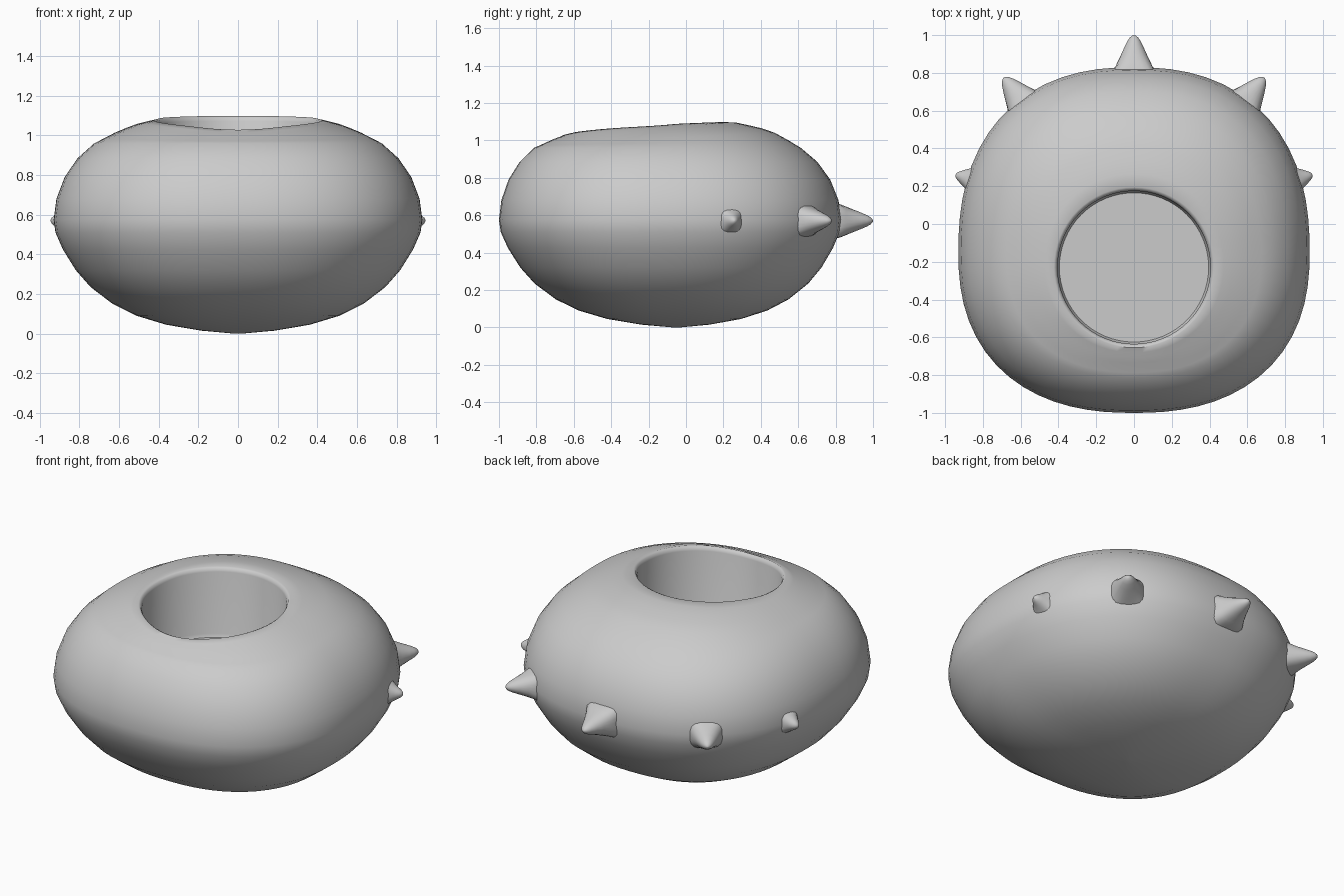
import bpy, bmesh, math
from mathutils import Vector

cube = bpy.data.objects.get("Cube")
if cube:
    bpy.data.objects.remove(cube)

SEG = 64
grey = bpy.data.materials.new("plain_grey")
grey.use_nodes = True
grey.diffuse_color = (0.6, 0.6, 0.6, 1)
grey.node_tree.nodes["Principled BSDF"].inputs["Base Color"].default_value = (0.6, 0.6, 0.6, 1)


def loft(name, rings, angle):
    """Skin a list of closed rings and cap both ends."""
    bm = bmesh.new()
    loops = [[bm.verts.new(p) for p in ring] for ring in rings]
    for a, b in zip(loops, loops[1:]):
        for i in range(len(a)):
            j = (i + 1) % len(a)
            bm.faces.new((a[i], a[j], b[j], b[i]))
    bm.faces.new(loops[0][::-1])
    bm.faces.new(loops[-1])
    bmesh.ops.recalc_face_normals(bm, faces=bm.faces[:])
    mesh = bpy.data.meshes.new(name)
    bm.to_mesh(mesh)
    bm.free()
    mesh.materials.append(grey)
    obj = bpy.data.objects.new(name, mesh)
    bpy.context.collection.objects.link(obj)
    bpy.ops.object.select_all(action='DESELECT')
    obj.select_set(True)
    bpy.context.view_layer.objects.active = obj
    bpy.ops.object.shade_smooth_by_angle(angle=math.radians(angle))
    return obj


# Plan outline: blunt front, longer rounded back
MID_Y, POWER = -0.15, 2.35


def reach(t):
    c, s = abs(math.cos(t)) / 0.93, abs(math.sin(t)) / (0.98 if math.sin(t) > 0 else 0.85)
    return (c ** POWER + s ** POWER) ** (-1 / POWER)


ANGLES = [2 * math.pi * i / SEG for i in range(SEG)]


def outline(f, z, shift=0.0):
    return [Vector((f * reach(t) * math.cos(t), MID_Y + shift + f * reach(t) * math.sin(t), z))
            for t in ANGLES]


# Side profile as (fraction of outline, height)
LOWER = [(0.02, 0.0), (0.2, 0.015), (0.39, 0.045), (0.55, 0.09), (0.68, 0.15), (0.8, 0.235),
         (0.88, 0.32), (0.95, 0.425), (0.99, 0.51), (1, 0.575), (0.985, 0.68), (0.94, 0.79),
         (0.87, 0.885), (0.78, 0.96)]
UPPER = [(0.78, 0.96), (0.65, 1.025), (0.55, 1.06), (0.42, 1.09), (0.2, 1.1), (0, 1.1)]


def top_height(p):
    """Height of the upper surface, tilted slightly to the front."""
    x, y = p.x, p.y - MID_Y
    f = math.hypot(x, y) / reach(math.atan2(y, x))
    z = UPPER[0][1]
    for (f0, z0), (f1, z1) in zip(UPPER, UPPER[1:]):
        if f1 <= f <= f0:
            z = z0 + (z1 - z0) * (f0 - f) / (f0 - f1)
    return z + 0.025 * p.y * min(1, max(0, (0.78 - f) / 0.15))


def opening(r):
    return [Vector((r * math.cos(t), -0.23 + r * math.sin(t), 0)) for t in ANGLES]


# Body: outer shell, shoulder, rounded rim, well wall and floor
rings = [outline(f, z, 0.1 * (1 - f) if z < 0.57 else 0) for f, z in LOWER]
edge, rim = outline(LOWER[-1][0], 0), opening(0.425)
for k in range(1, 7):
    ring = [a.lerp(b, k / 6) for a, b in zip(edge, rim)]
    for p in ring:
        p.z = top_height(p)
    rings.append(ring)
for r, drop in ((0.413, 0.006), (0.405, 0.025)):
    ring = opening(r)
    for p, q in zip(ring, rings[19]):
        p.z = q.z - drop
    rings.append(ring)
for r, z in ((0.405, 0.69), (0.395, 0.67)):
    ring = opening(r)
    for p in ring:
        p.z = z
    rings.append(ring)
loft("body", rings, 50)

# Spikes: square at the foot, round towards a blunt tip
# Each step is (height share, width share, squareness)
STEPS = [(-0.4, 1.1, 6), (0.0, 0.95, 5), (0.2, 0.8, 3), (0.42, 0.63, 2.3), (0.65, 0.46, 2),
         (0.82, 0.32, 2), (0.93, 0.2, 2), (0.98, 0.1, 2), (1, 0.02, 2)]


def spike(name, foot, tip, half_width, half_height):
    foot, tip = Vector((*foot, 0.57)), Vector((*tip, 0.57))
    axis = tip - foot
    side = Vector((-axis.y, axis.x, 0)).normalized()
    rings = []
    for h, w, n in STEPS:
        ring = []
        for i in range(24):
            t = 2 * math.pi * (i + 0.5) / 24
            c, s = math.cos(t), math.sin(t)
            r = w * (abs(c) ** n + abs(s) ** n) ** (-1 / n)
            ring.append(foot + axis * h + side * (r * c * half_width)
                        + Vector((0, 0, r * s * half_height)))
        rings.append(ring)
    loft(name, rings, 60)


spike("back_spike", (0, 0.82), (0, 1.0), 0.11, 0.095)
for label, s in (("left", 1), ("right", -1)):
    spike(label + "_rear_spike", (s * 0.57, 0.62), (s * 0.69, 0.775), 0.115, 0.1)
    spike(label + "_side_spike", (s * 0.855, 0.235), (s * 0.945, 0.26), 0.075, 0.075)
